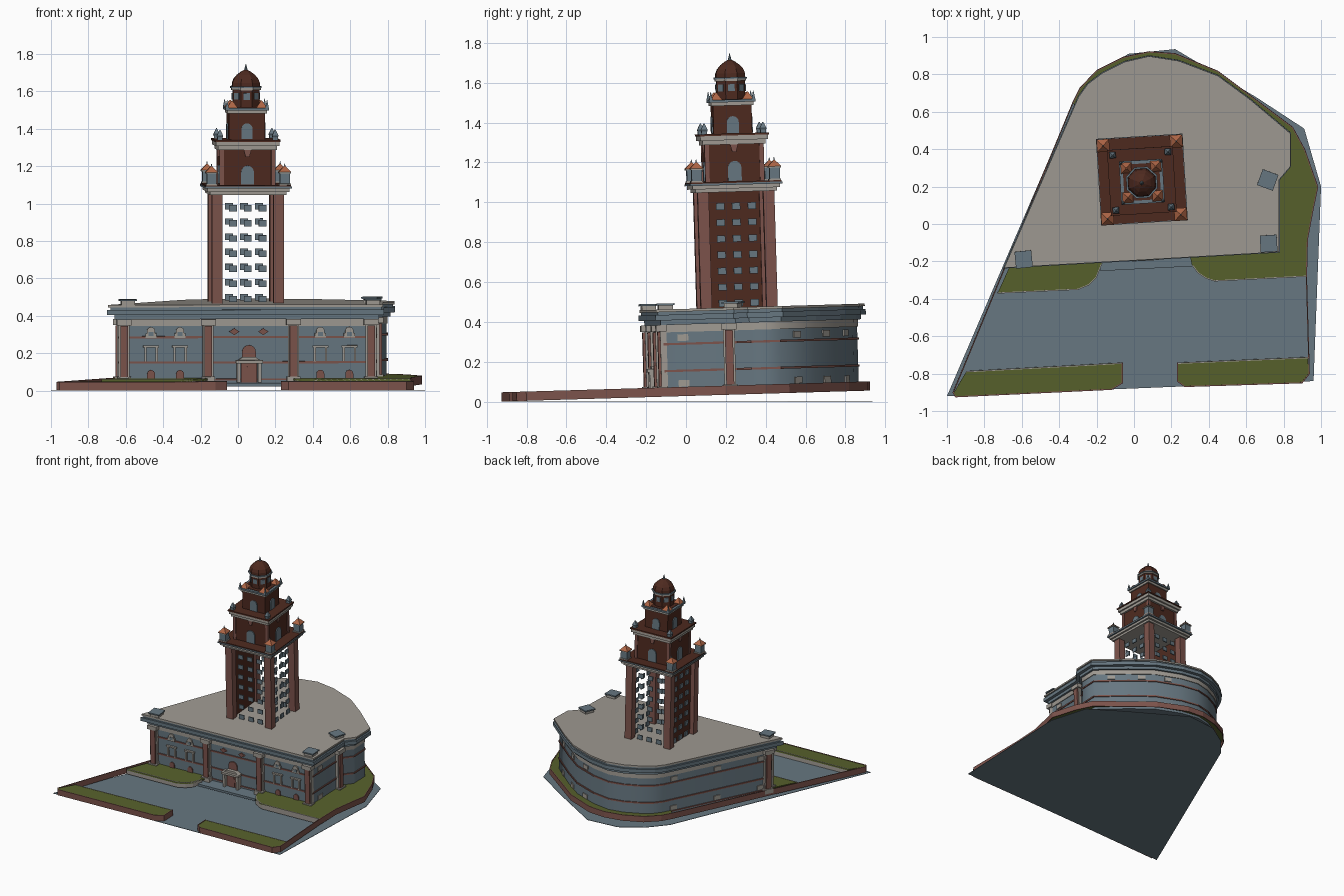
import bpy, bmesh, math
from mathutils import Matrix, Vector

if "Cube" in bpy.data.objects:
    bpy.data.objects.remove(bpy.data.objects["Cube"])

COL = {
    "slate_blue": (0.135, 0.185, 0.22), "stone": (0.35, 0.325, 0.29),
    "dark_brick": (0.076, 0.023, 0.014), "rose_brick": (0.205, 0.088, 0.072),
    "terracotta": (0.42, 0.13, 0.06), "grass": (0.095, 0.12, 0.025),
}
MATS = {}
for n, c in COL.items():
    MATS[n] = bpy.data.materials.new(n)
    MATS[n].diffuse_color = (*c, 1)
TILT = Matrix.Rotation(math.radians(1.7), 4, 'X')   # the building slopes up to the back
parts = {}                                          # name -> (bmesh, material)


def loft(name, mat, rings):
    """Closed solid through rings of 3D points."""
    bm = parts.setdefault(name, (bmesh.new(), mat))[0]
    vs = [[bm.verts.new(p) for p in r] for r in rings]
    n = len(vs[0])
    fs = [bm.faces.new(vs[0][::-1]), bm.faces.new(vs[-1])]
    for a, b in zip(vs, vs[1:]):
        for i in range(n):
            j = (i + 1) % n
            fs.append(bm.faces.new((a[i], a[j], b[j], b[i])))
    bmesh.ops.recalc_face_normals(bm, faces=fs)


def prism(name, mat, pts, z0, z1):
    loft(name, mat, [[(x, y, z) for x, y in pts] for z in (z0, z1)])


def offset(pts, d, closed=True):
    """Move a counter-clockwise outline inward by d with mitred corners."""
    out, n = [], len(pts)
    for i in range(n):
        p = Vector(pts[i])
        a = p - Vector(pts[i - 1]) if closed or i > 0 else None
        b = Vector(pts[(i + 1) % n]) - p if closed or i < n - 1 else None
        a, b = (a or b).normalized(), (b or a).normalized()
        na, nb = Vector((-a.y, a.x)), Vector((-b.y, b.x))
        out.append(tuple(p + (na + nb) * (d / (1 + na.dot(nb)))))
    return out


def panel(name, mat, pts, base, ang, d0, d1):
    """Upright (u, z) outline on a wall facing ang (0 = front), from depth d0 to d1."""
    t, n = (math.cos(ang), math.sin(ang)), (math.sin(ang), -math.cos(ang))
    loft(name, mat, [[(base[0] + u * t[0] + d * n[0], base[1] + u * t[1] + d * n[1], z)
                      for u, z in pts] for d in (d0, d1)])


def rect(u, w, z0, z1):
    return [(u - w / 2, z0), (u + w / 2, z0), (u + w / 2, z1), (u - w / 2, z1)]


def arch(u, w, z0, z1):
    r = w / 2
    return [(u - r, z0), (u + r, z0)] + [
        (u + r * math.cos(a * math.pi / 8), z1 - r + r * math.sin(a * math.pi / 8)) for a in range(9)]


# ---------------- grounds ----------------
ground = [(-1, -.92), (.96, -.84), (1, .2), (.91, .51), (.65, .68), (.22, .935),
          (-.03, .91), (-.2, .8), (-.32, .66)]
prism("paved_ground", "slate_blue", ground, 0, .003)
border = [(.23, -.74), (.23, -.84), (.27, -.87), (.90, -.85), (.94, -.80), (.925, -.28), (.93, -.08),
          (.96, .08), (.985, .2), (.915, .40), (.85, .52), (.65, .67), (.45, .82), (.22, .915),
          (.08, .925), (-.06, .895), (-.2, .825), (-.29, .73), (-.33, .65), (-.97, -.90),
          (-.955, -.925), (-.12, -.885), (-.06, -.85), (-.06, -.74)]
inner = offset(border, .006, False)
prism("border_wall", "rose_brick", border + inner[::-1], .0278, .074)
around = [(.30, -.17), (.31, -.22), (.34, -.26), (.385, -.29), (.43, -.305)] + inner[5:19]
lawns = [inner[19:] + [(-.895, -.785)], inner[:5] + [(.93, -.71)],
         [(-.73, -.37), (-.30, -.35), (-.24, -.325), (-.20, -.285), (-.17, -.21), (-.15, -.15), (-.64, -.17)]]
prism("lawn_around", "grass", around, .06, .071)
for l in lawns:
    prism("front_lawns", "grass", l, .06, .071)
for k in (lawns[0][-2:], [lawns[1][-1], lawns[1][0]], lawns[2][:5], around[1:6]):
    prism("lawn_kerbs", "stone", k + offset(k, .006, False)[::-1], .03, .0725)
prism("entrance_step", "slate_blue", [(-.18, -.25), (.31, -.225), (.31, -.1), (-.18, -.13)], .03, .048)

# ---------------- main building ----------------
roof = [(-.70, -.225), (.78, -.14), (.78, .25), (.84, .32), (.84, .50), (.62, .685), (.45, .81),
        (.24, .89), (.08, .915), (-.05, .885), (-.17, .825), (-.25, .765), (-.30, .695)]
for name, mat, d, z0, z1 in [
        ("building_walls", "slate_blue", .045, .04, .35), ("frieze", "stone", .04, .35, .387),
        ("cornice_lower", "slate_blue", .025, .387, .41), ("cornice_upper", "slate_blue", 0, .41, .438),
        ("cornice_cap", "slate_blue", .012, .438, .452), ("roof_deck", "stone", .004, .452, .465),
        ("wall_bands", "rose_brick", .038, .285, .296), ("wall_bands", "rose_brick", .038, .15, .161),
        ("wall_bands", "rose_brick", .038, .06, .068)]:
    prism(name, mat, offset(roof, d), z0, z1)
FA = math.atan(.0574)


def front(x):
    return (x, -.14 + .0574 * x)


# columns on the front, right and left corner
walls = offset(roof, .045)
left_a = math.atan2(walls[0][1] - walls[-1][1], walls[0][0] - walls[-1][0])
spots = [(front(x), FA) for x in (-.61, -.16, .295, .71)]
spots += [((.735, .225), math.pi / 2), ((walls[0][0] + .015, walls[0][1] + .035), left_a)]
for b, a in spots:
    panel("column_shafts", "stone", rect(0, .058, .045, .387), b, a, -.01, .022)
    panel("column_faces", "rose_brick", rect(0, .04, .08, .352), b, a, .02, .034)
    panel("column_ends", "stone", rect(0, .072, .045, .08), b, a, -.01, .042)
    panel("column_ends", "stone", rect(0, .078, .355, .387), b, a, -.01, .042)

# front windows
for x in (-.465, -.31, .44, .595):
    b = front(x)
    panel("upper_window_frames", "stone", rect(0, .06, .287, .312), b, FA, 0, .009)
    panel("upper_window_frames", "stone", arch(0, .044, .31, .345), b, FA, 0, .009)
    panel("upper_window_panes", "slate_blue", rect(0, .026, .297, .318), b, FA, .008, .011)
    for u in (-.03, .03):
        panel("window_posts", "stone", rect(u, .012, .161, .235), b, FA, 0, .012)
    panel("window_lintels", "stone", rect(0, .085, .235, .246), b, FA, 0, .016)
    panel("cellar_windows", "rose_brick", arch(0, .042, .068, .115), b, FA, 0, .008)
for x in (-.02, .135):
    panel("diamonds", "rose_brick", [(-.028, .32), (0, .302), (.028, .32), (0, .338)], front(x), FA, 0, .009)

# entrance
b = front(.058)
panel("door", "rose_brick", rect(0, .085, .045, .152), b, FA, 0, .02)
panel("door_panel", "rose_brick", arch(0, .045, .05, .135), b, FA, .019, .025)
for u in (-.056, .056):
    panel("porch_posts", "stone", rect(u, .018, .045, .152), b, FA, 0, .045)
panel("porch_roof", "stone", rect(0, .145, .152, .168), b, FA, 0, .055)
panel("porch_roof", "stone", [(-.06, .168), (.06, .168), (.035, .184), (-.035, .184)], b, FA, 0, .035)
panel("arch_window", "rose_brick", arch(0, .074, .18, .248), b, FA, 0, .009)

# small windows on the right, back and left walls
for i in range(1, len(walls)):
    p, q = Vector(walls[i]), Vector(walls[(i + 1) % len(walls)])
    e, k = q - p, int((q - p).length / .17)
    for j in range(k):
        m = p + e * ((j + .5) / k)
        if (m - Vector((.735, .225))).length < .06 or j % 2:
            continue
        for z0, z1 in ((.305, .338), (.075, .108)):
            panel("side_windows", "stone", rect(0, .055, z0, z1), m, math.atan2(e.y, e.x), 0, .007)

# ---------------- tower ----------------
C, ROT = Vector((.042, .27)), math.radians(3.5)


def block(name, mat, prof, n=4, off=(0, 0), c=None, rot=ROT):
    """Stack of regular n-gons; prof holds (half width, z)."""
    o = Vector(off)
    o.rotate(Matrix.Rotation(rot, 2))
    o += Vector(c) if c else C
    loft(name, mat, [[(o.x + h / math.cos(math.pi / n) * math.cos(rot + (2 * i + 1) * math.pi / n),
                       o.y + h / math.cos(math.pi / n) * math.sin(rot + (2 * i + 1) * math.pi / n), z)
                      for i in range(n)] for h, z in prof])


def slab(name, mat, h, z0, z1, **k):
    block(name, mat, [(h, z0), (h, z1)], **k)


def side(i, half, step=math.pi / 2):
    a = ROT + i * step
    return (C.x + half * math.sin(a), C.y - half * math.cos(a)), a


CORNERS = [(x, y) for x in (-1, 1) for y in (-1, 1)]
# roof pedestals
for x, y, r in ((-.59, -.175, .1), (.72, -.09, .06), (.715, .25, -.35)):
    slab("roof_pedestals", "stone", .036, .46, .485, c=(x, y), rot=r)
    slab("pedestal_caps", "slate_blue", .045, .485, .495, c=(x, y), rot=r)

# shaft: corner piers, one solid left wall, open lattice of windows on all sides
for x, y in CORNERS:
    slab("tower_piers", "rose_brick", .028, .46, 1.05, off=(x * .165, y * .165))
p, a = side(3, .16)
panel("tower_left_wall", "dark_brick", rect(0, .28, .46, 1.05), p, a, -.006, 0)
for i in range(4):
    p, a = side(i, .166)
    for u in (-.08, 0, .08):
        for k in range(7):
            z = .486 + k * .081
            panel("shaft_windows", "slate_blue", rect(u, .042, z - .016, z + .018), p, a, -.006, .002)

# first cornice with corner turrets
for h, z0, z1 in ((.205, 1.045, 1.062), (.22, 1.062, 1.08)):
    slab("tower_cornice_1", "stone", h, z0, z1)
slab("tower_ledge_1", "slate_blue", .232, 1.08, 1.09)
slab("tower_deck_1", "dark_brick", .228, 1.09, 1.097)
for x, y in CORNERS:
    o = (x * .196, y * .196)
    slab("turret_bases", "stone", .031, 1.095, 1.105, off=o)
    slab("turret_bodies", "slate_blue", .026, 1.105, 1.16, off=o)
    slab("turret_caps", "stone", .033, 1.16, 1.167, off=o)
    block("turret_roofs", "terracotta", [(.034, 1.167), (.004, 1.198)], off=o)
    block("turret_spikes", "slate_blue", [(.005, 1.193), (.001, 1.213)], off=o)

# second stage
slab("tower_stage_2", "dark_brick", .143, 1.095, 1.29)
for x, y in CORNERS:
    slab("stage_2_piers", "rose_brick", .011, 1.095, 1.285, off=(x * .138, y * .138))
for h, z0, z1 in ((.158, 1.283, 1.305), (.17, 1.305, 1.328)):
    slab("tower_cornice_2", "stone", h, z0, z1)
slab("tower_deck_2", "dark_brick", .176, 1.328, 1.338)
for x, y in CORNERS:
    block("corner_finials", "slate_blue", [(.014, 1.335), (.014, 1.35), (.017, 1.36), (.002, 1.392)],
          off=(x * .148, y * .148))

# third stage
slab("tower_stage_3", "dark_brick", .097, 1.335, 1.49)
slab("tower_cornice_3", "stone", .106, 1.478, 1.495)
slab("tower_ledge_3", "slate_blue", .116, 1.495, 1.508)
slab("tower_deck_3", "dark_brick", .098, 1.508, 1.511)
for x, y in CORNERS:
    block("corner_roofs", "terracotta", [(.029, 1.508), (.003, 1.545)], off=(x * .079, y * .079))
    block("corner_spikes", "slate_blue", [(.009, 1.507), (.001, 1.55)], off=(x * .107, y * .107))

# arched windows on stages two and three
for i in range(4):
    for half, z0, z1, w in ((.143, 1.1, 1.2, .068), (.097, 1.34, 1.425, .06)):
        p, a = side(i, half)
        panel("arched_windows", "slate_blue", arch(0, w, z0, z1), p, a, 0, .007)
    p, a = side(i, .143)
    panel("keystones", "rose_brick", [(-.01, 1.245), (.01, 1.245), (.02, 1.283), (-.02, 1.283)], p, a, 0, .009)

# octagonal lantern and dome
slab("lantern", "dark_brick", .071, 1.508, 1.605, n=8)
for i in range(8):
    p, a = side(i, .071, math.pi / 4)
    panel("lantern_windows", "slate_blue", rect(0, .033, 1.55, 1.585), p, a, 0, .005)
slab("lantern_cornice", "stone", .078, 1.601, 1.612, n=8)
slab("lantern_ledge", "slate_blue", .083, 1.612, 1.62, n=8)
block("dome", "dark_brick", [(.074, 1.62), (.073, 1.64), (.064, 1.662), (.047, 1.682), (.026, 1.698),
                             (.01, 1.707)], n=8)
block("dome_spire", "slate_blue", [(.01, 1.705), (.007, 1.715), (.001, 1.74)], n=8)

# ---------------- make objects ----------------
for name, (bm, mat) in parts.items():
    if name != "paved_ground":
        bm.transform(TILT)
    me = bpy.data.meshes.new(name)
    bm.to_mesh(me)
    bm.free()
    me.materials.append(MATS[mat])
    if name in ("building_walls", "frieze"):        # rounded back wall
        me.shade_smooth()
        me.set_sharp_from_angle(angle=math.radians(52))
    bpy.context.collection.objects.link(bpy.data.objects.new(name, me))

for m in bpy.data.materials:
    if m.users and not m.is_grease_pencil:
        m.use_nodes = True
        m.node_tree.nodes["Principled BSDF"].inputs["Base Color"].default_value = m.diffuse_color
